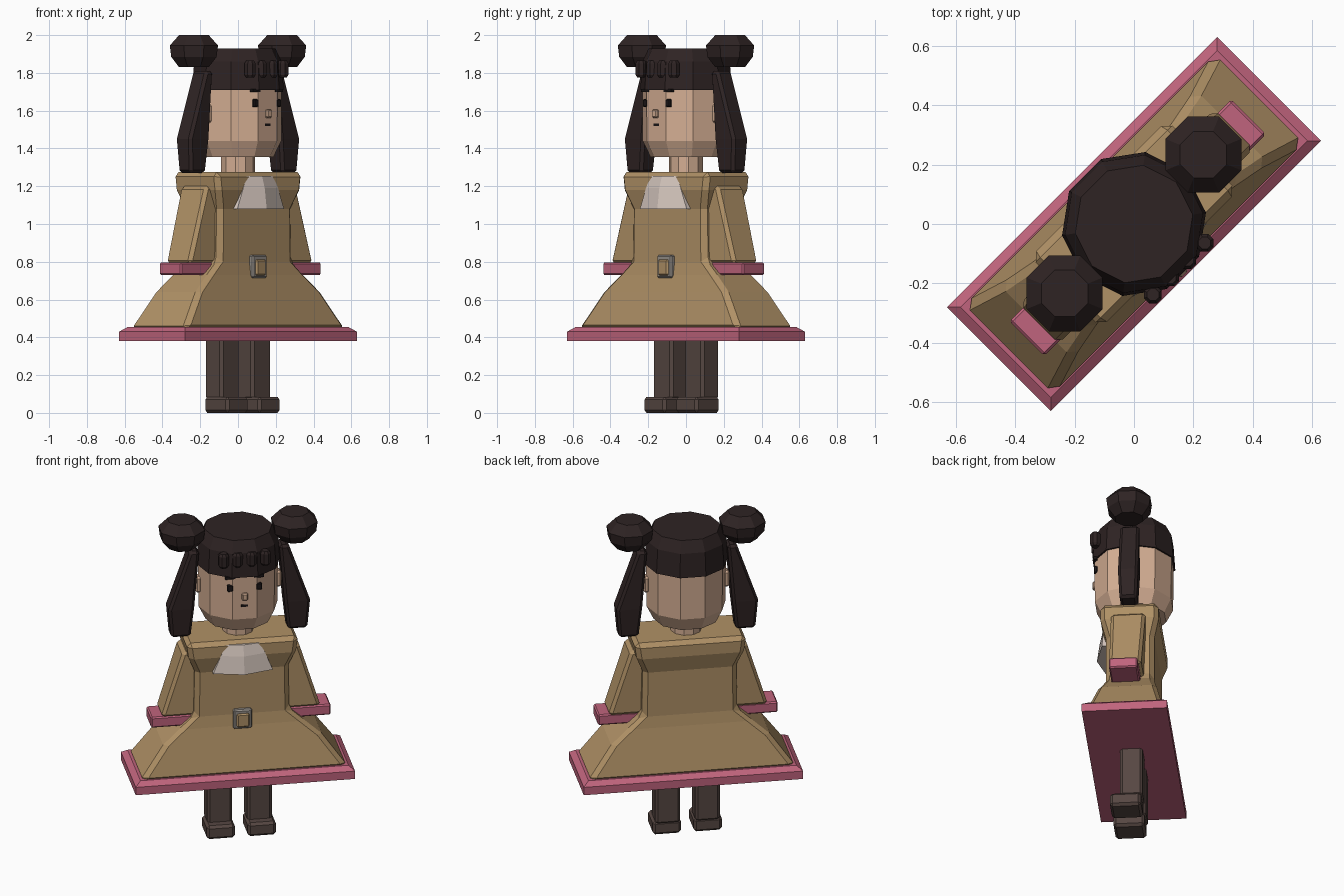
import bpy, bmesh, math
from mathutils import Matrix

cube = bpy.data.objects.get("Cube")
if cube:
    bpy.data.objects.remove(cube, do_unlink=True)

TURN = Matrix.Rotation(math.radians(45), 4, 'Z')   # the figure stands diagonally


def material(name, r, g, b):
    m = bpy.data.materials.new(name)
    m.use_nodes = True
    col = [((c / 255 + 0.055) / 1.055) ** 2.4 for c in (r, g, b)] + [1]
    m.diffuse_color = col
    m.node_tree.nodes["Principled BSDF"].inputs["Base Color"].default_value = col
    return m


COAT = material("tan coat", 176, 145, 102)
PINK = material("pink trim", 192, 100, 125)
HAIR = material("dark hair", 46, 35, 35)
SKIN = material("skin", 212, 174, 147)
BOOT = material("brown boots", 86, 71, 66)
WHITE = material("white cloth", 218, 203, 194)
GREY = material("grey metal", 150, 144, 138)
BLACK = material("black features", 26, 21, 22)


def rect(z, x0, x1, y0, y1):
    return [(x0, y0, z), (x1, y0, z), (x1, y1, z), (x0, y1, z)]


def ngon(z, r, n, cx=0, cy=0, start=0):
    angles = [start + math.tau * i / n for i in range(n)]
    return [(cx + r * math.cos(a), cy + r * math.sin(a), z) for a in angles]


def loft(name, rings, mat, bevel=0.0):
    """Skin a stack of matching rings and cap both ends."""
    bm = bmesh.new()
    rows = [[bm.verts.new(p) for p in ring] for ring in rings]
    n = len(rows[0])
    for a, b in zip(rows, rows[1:]):
        for i in range(n):
            j = (i + 1) % n
            bm.faces.new((a[i], a[j], b[j], b[i]))
    bm.faces.new(rows[0])
    bm.faces.new(rows[-1])
    bmesh.ops.recalc_face_normals(bm, faces=bm.faces)
    bm.transform(TURN)
    mesh = bpy.data.meshes.new(name)
    bm.to_mesh(mesh)
    bm.free()
    mesh.materials.append(mat)
    ob = bpy.data.objects.new(name, mesh)
    bpy.context.collection.objects.link(ob)
    if bevel:
        mod = ob.modifiers.new("bevel", 'BEVEL')
        mod.width = bevel
        mod.segments = 1
        mod.limit_method = 'ANGLE'
        mod.angle_limit = math.radians(40)
    return ob


def box(name, mat, x, y, z, w, d, h, bevel=0.0):
    ends = [rect(zz, x - w / 2, x + w / 2, y - d / 2, y + d / 2)
            for zz in (z - h / 2, z + h / 2)]
    return loft(name, ends, mat, bevel)


# Coat: flared skirt, narrow waist, broad shoulders
coat_profile = [(0.44, .61, .215), (0.64, .465, .17), (0.73, .36, .15),
                (0.80, .28, .14), (1.08, .275, .14), (1.18, .315, .168),
                (1.275, .328, .168)]
loft("coat", [rect(z, -w, w, -d, d) for z, w, d in coat_profile], COAT, 0.025)

# Skirt hem
hem_profile = [(0.38, .643, .247), (0.43, .643, .247), (0.455, .61, .215)]
loft("skirt_hem", [rect(z, -w, w, -d, d) for z, w, d in hem_profile], PINK)

# Belt buckle
box("buckle_frame", GREY, 0, -.142, .775, .11, .05, .12, .008)
box("buckle_plate", COAT, 0, -.15, .77, .075, .055, .085, .008)

# Neck cloth with a centre ridge
cloth = []
for z, w, edge, ridge in ((1.08, .175, -.17, -.215), (1.19, .13, -.17, -.2),
                          (1.255, .10, -.165, -.18)):
    cloth.append([(-w, edge, z), (0, ridge, z), (w, edge, z),
                  (w, -.12, z), (-w, -.12, z)])
loft("neck_cloth", cloth, WHITE)

# Neck, head and hair cap
loft("neck", [ngon(z, .09, 10) for z in (1.25, 1.38)], SKIN)
loft("head", [ngon(z, r, 10) for z, r in ((1.355, .19), (1.44, .232), (1.75, .235))], SKIN)
loft("hair_cap", [ngon(z, r, 10) for z, r in ((1.71, .245), (1.86, .235), (1.93, .20))], HAIR)

# Fringe curls
for i in range(4):
    x = -.123 + .082 * i
    loft(f"fringe_curl_{i + 1}",
         [ngon(z, r, 8, x, -.213, math.pi / 8) for z, r in
          ((1.775, .022), (1.79, .032), (1.85, .032), (1.865, .022))], HAIR)

# Face centre
box("nose", SKIN, 0, -.225, 1.585, .035, .03, .045, .006)
box("mouth", BLACK, 0, -.219, 1.525, .04, .01, .014)

# Paired parts
for s, side in ((1, "left"), (-1, "right")):
    box(f"{side}_eye", BLACK, s * .084, -.214, 1.64, .036, .02, .042, .005)
    box(f"{side}_eyebrow", BLACK, s * .084, -.214, 1.707, .058, .02, .016)
    box(f"{side}_ear", SKIN, s * .235, 0, 1.585, .035, .055, .10, .01)

    buns = ((1.83, .085), (1.885, .13), (1.945, .138), (2.0, .085))
    loft(f"{side}_hair_bun", [ngon(z, r, 8, s * .33, 0, math.pi / 8) for z, r in buns], HAIR)

    tail = ((1.27, .285, .40, .05), (1.45, .265, .415, .058), (1.81, .235, .29, .055))
    loft(f"{side}_ponytail",
         [rect(z, s * a, s * b, -d, d) for z, a, b, d in tail], HAIR, .015)

    sleeve = ((0.79, .468, .105, .08), (1.20, .34, .105, .095))
    loft(f"{side}_sleeve",
         [rect(z, s * .22, s * w, -f, b) for z, w, f, b in sleeve], COAT, .018)
    loft(f"{side}_cuff",
         [rect(z, s * .25, s * .527, -.1, .065) for z in (.73, .797)], PINK, .008)

    box(f"{side}_leg", BOOT, s * .117, 0, .235, .145, .13, .33, .015)
    box(f"{side}_boot", BOOT, s * .12, -.033, .0425, .165, .18, .085, .015)
